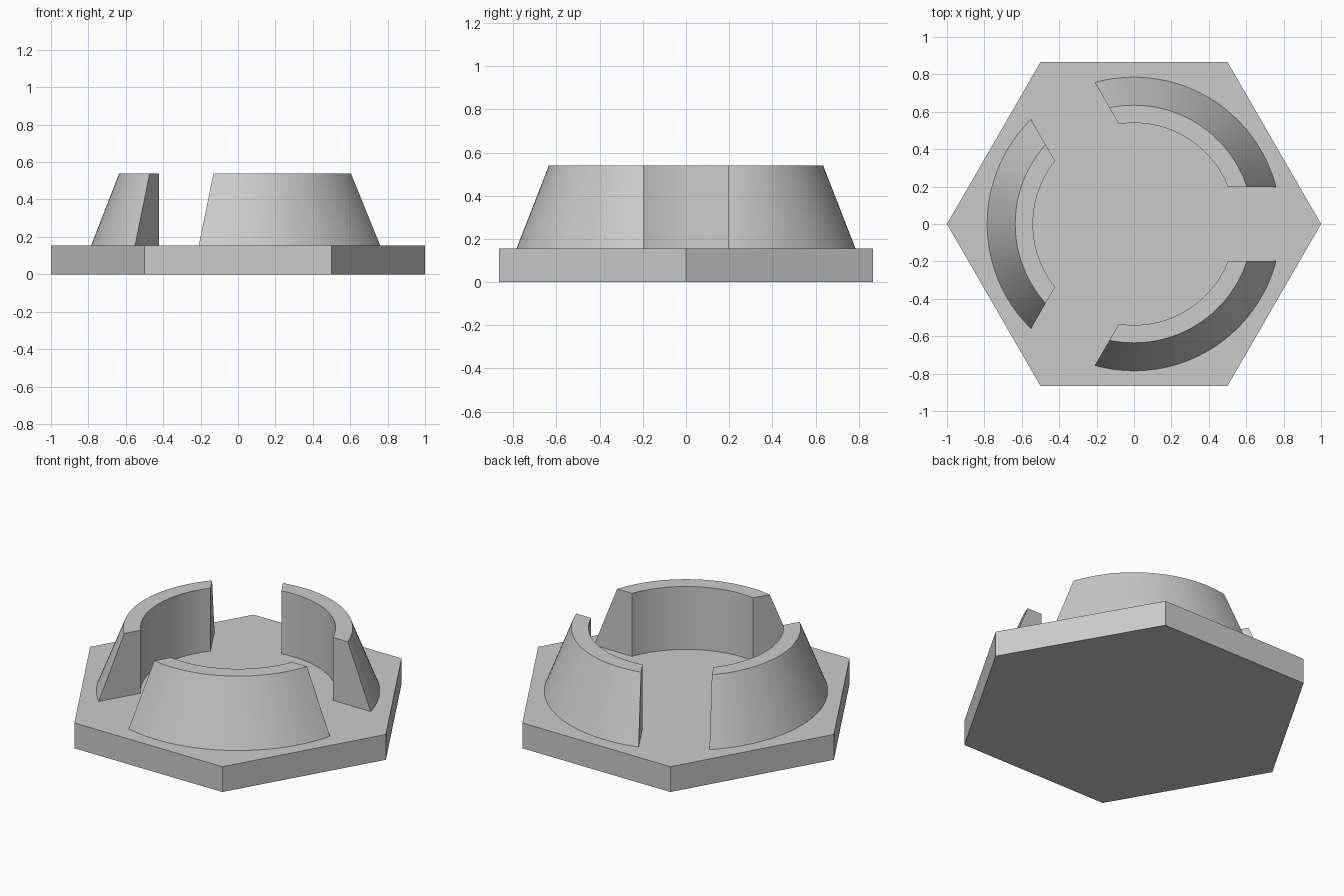
import bpy, bmesh, math
from mathutils import Matrix

if "Cube" in bpy.data.objects:
    bpy.data.objects.remove(bpy.data.objects["Cube"], do_unlink=True)

BASE_H, TOP = 0.155, 0.54            # plate thickness, overall height
R_IN, R_FOOT, R_RIM = 0.54, 0.785, 0.635
SLOT = 0.197                         # half width of the three slots
SINK = 0.01                          # depth the walls sit inside the plate
STEPS = 48

grey = bpy.data.materials.new("plain grey")
grey.use_nodes = True
colour = (0.6, 0.6, 0.6, 1)
grey.diffuse_color = colour
grey.node_tree.nodes["Principled BSDF"].inputs["Base Color"].default_value = colour


def finish(bm, name):
    bmesh.ops.recalc_face_normals(bm, faces=bm.faces)
    mesh = bpy.data.meshes.new(name)
    bm.to_mesh(mesh)
    bm.free()
    mesh.materials.append(grey)
    obj = bpy.data.objects.new(name, mesh)
    bpy.context.collection.objects.link(obj)
    return obj


# Hexagonal base plate with corners on the x axis
bm = bmesh.new()
corners = [bm.verts.new((math.cos(i * math.pi / 3), math.sin(i * math.pi / 3), 0))
           for i in range(6)]
floor = bm.faces.new(corners)
raised = bmesh.ops.extrude_face_region(bm, geom=[floor], use_keep_orig=True)
bmesh.ops.translate(bm, vec=(0, 0, BASE_H),
                    verts=[v for v in raised["geom"] if isinstance(v, bmesh.types.BMVert)])
finish(bm, "hexagonal_base")


def wall_segment(name, turn):
    """Sweep the tapered section between two slots, ends parallel to the slots."""
    foot = R_FOOT + SINK * (R_FOOT - R_RIM) / (TOP - BASE_H)
    section = [(R_IN, BASE_H - SINK), (foot, BASE_H - SINK), (R_RIM, TOP), (R_IN, TOP)]
    bm = bmesh.new()
    rings = []
    for i in range(STEPS + 1):
        ring = []
        for r, z in section:
            start = math.asin(SLOT / r)
            a = start + (math.radians(120) - 2 * start) * i / STEPS
            ring.append(bm.verts.new((r * math.cos(a), r * math.sin(a), z)))
        rings.append(ring)
    for a, b in zip(rings, rings[1:]):
        for j in range(4):
            k = (j + 1) % 4
            bm.faces.new((a[j], a[k], b[k], b[j]))
    bm.faces.new(rings[0])
    bm.faces.new(rings[-1])
    bm.transform(Matrix.Rotation(turn, 4, "Z"))
    obj = finish(bm, name)
    bpy.ops.object.select_all(action="DESELECT")
    obj.select_set(True)
    bpy.context.view_layer.objects.active = obj
    bpy.ops.object.shade_smooth_by_angle(angle=math.radians(30))


# Three tapered ring segments
for i, name in enumerate(("back_wall_segment", "right_wall_segment", "front_wall_segment")):
    wall_segment(name, math.radians(120 * i))
